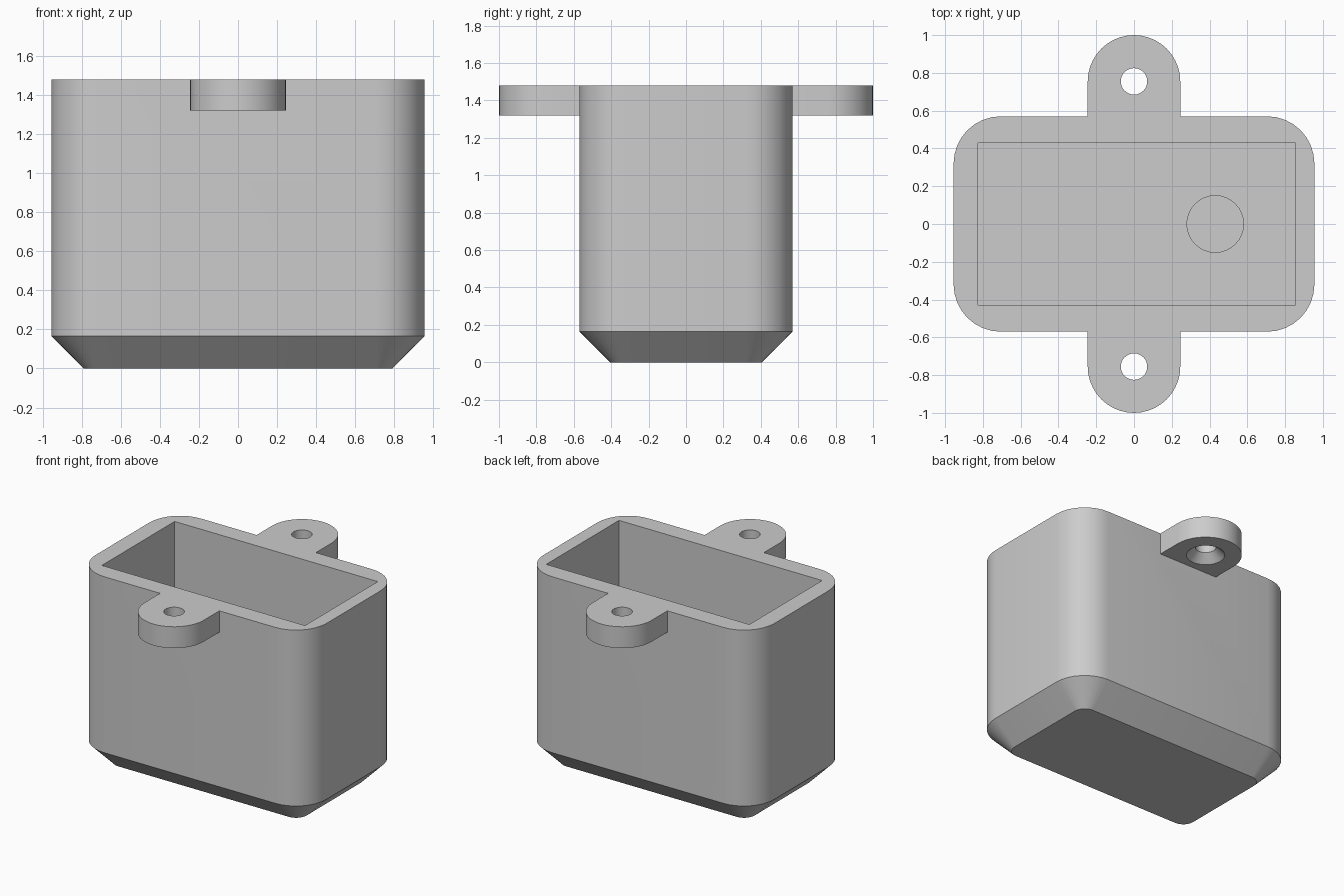
import bpy
import bmesh
from math import cos, sin, pi, radians

if "Cube" in bpy.data.objects:
    bpy.data.objects.remove(bpy.data.objects["Cube"], do_unlink=True)

HEIGHT = 1.48
CHAMFER = 0.165
LUG_Y = 0.755

grey = bpy.data.materials.new("light grey")
grey.use_nodes = True
colour = (0.604, 0.604, 0.604, 1)
grey.diffuse_color = colour
grey.node_tree.nodes["Principled BSDF"].inputs["Base Color"].default_value = colour


def rounded_rect(hx, hy, r, steps=8):
    """Outline with rounded corners, counter-clockwise."""
    points = []
    for i, (sx, sy) in enumerate([(1, 1), (-1, 1), (-1, -1), (1, -1)]):
        for k in range(steps + 1):
            a = (i + k / steps) * pi / 2
            points.append((sx * (hx - r) + r * cos(a), sy * (hy - r) + r * sin(a)))
    return points


def circle(r, x=0, y=0, steps=32):
    return [(x + r * cos(2 * pi * k / steps), y + r * sin(2 * pi * k / steps))
            for k in range(steps)]


def loft(name, sections):
    """Solid through a stack of (z, outline) sections."""
    bm = bmesh.new()
    rings = [[bm.verts.new((x, y, z)) for x, y in outline] for z, outline in sections]
    for low, high in zip(rings, rings[1:]):
        n = len(low)
        for i in range(n):
            j = (i + 1) % n
            bm.faces.new((low[i], low[j], high[j], high[i]))
    bm.faces.new(rings[0][::-1])
    bm.faces.new(rings[-1])
    bmesh.ops.remove_doubles(bm, verts=bm.verts, dist=1e-5)
    bmesh.ops.recalc_face_normals(bm, faces=bm.faces)
    mesh = bpy.data.meshes.new(name)
    bm.to_mesh(mesh)
    bm.free()
    mesh.materials.append(grey)
    obj = bpy.data.objects.new(name, mesh)
    bpy.context.collection.objects.link(obj)
    return obj


def combine(target, tool, operation):
    """Apply a boolean and discard the tool."""
    mod = target.modifiers.new(operation.lower(), "BOOLEAN")
    mod.operation = operation
    mod.solver = "EXACT"
    mod.object = tool
    bpy.context.view_layer.objects.active = target
    bpy.ops.object.modifier_apply(modifier=mod.name)
    bpy.data.objects.remove(tool, do_unlink=True)


# Box with rounded corners and a chamfered base
full = rounded_rect(0.955, 0.57, 0.25)
box = loft("box_housing", [
    (0, rounded_rect(0.955 - CHAMFER, 0.57 - CHAMFER, 0.085)),
    (CHAMFER, full),
    (HEIGHT, full),
])

# Mounting lugs, front and back, as one round-ended strap
strap = rounded_rect(0.245, 1.0, 0.245, steps=10)
combine(box, loft("mounting_lugs", [(1.32, strap), (HEIGHT, strap)]), "UNION")

# Rectangular cavity, slightly off centre
cavity = [(-0.825, -0.43), (0.855, -0.43), (0.855, 0.43), (-0.825, 0.43)]
combine(box, loft("cavity", [(CHAMFER, cavity), (HEIGHT + 0.1, cavity)]), "DIFFERENCE")

# Round recess in the cavity floor
recess = circle(0.15, x=0.43)
combine(box, loft("floor_recess", [(0.08, recess), (0.4, recess)]), "DIFFERENCE")

# Screw holes countersunk from below
for side in (-1, 1):
    hole = [(z, circle(r, y=side * LUG_Y)) for z, r in
            [(1.30, 0.15), (1.38, 0.07), (HEIGHT + 0.1, 0.07)]]
    combine(box, loft("screw_hole", hole), "DIFFERENCE")

# Smooth rounded walls with sharp rims
bpy.ops.object.select_all(action="DESELECT")
box.select_set(True)
bpy.context.view_layer.objects.active = box
bpy.ops.object.shade_smooth_by_angle(angle=radians(25))
